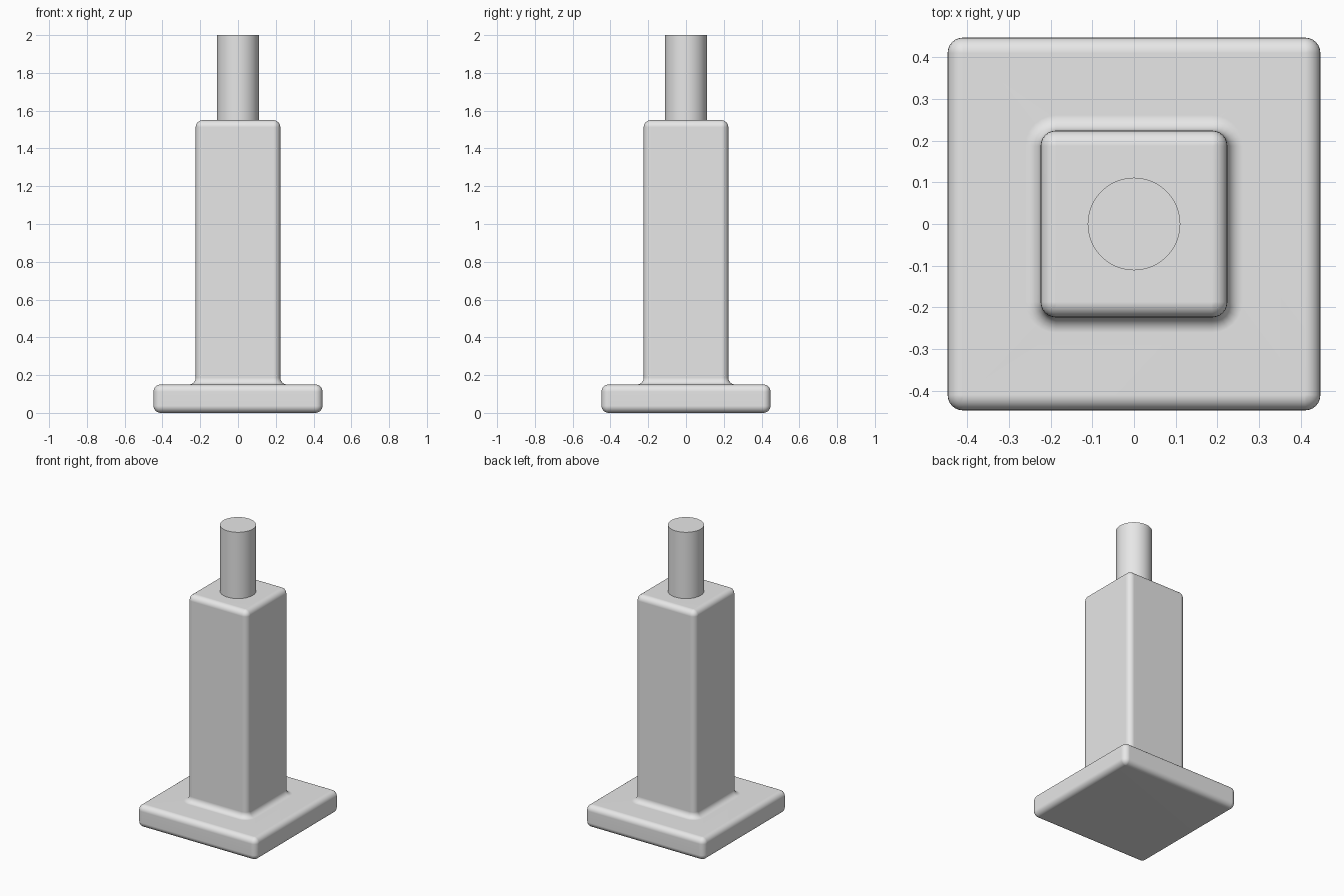
import bpy, bmesh
from math import cos, sin, pi, radians

if "Cube" in bpy.data.objects:
    bpy.data.objects.remove(bpy.data.objects["Cube"], do_unlink=True)

grey = bpy.data.materials.new("light grey")
grey.use_nodes = True
colour = (0.8, 0.8, 0.8, 1)
grey.diffuse_color = colour
grey.node_tree.nodes["Principled BSDF"].inputs["Base Color"].default_value = colour

STEPS = 6      # segments in each rounding
R = 0.037      # rounding radius
BASE = 0.447   # half width of the foot plate
COLUMN = 0.224 # half width of the column
FOOT_TOP, COLUMN_TOP, TOP = 0.15, 1.55, 2.0


def ring(bm, core, radius, z):
    """Rounded square: a square core grown by a corner radius."""
    verts = []
    for sx, sy, start in ((1, 1, 0), (-1, 1, 1), (-1, -1, 2), (1, -1, 3)):
        for i in range(STEPS + 1):
            a = (start + i / STEPS) * pi / 2
            verts.append(bm.verts.new((sx * core + radius * cos(a),
                                       sy * core + radius * sin(a), z)))
    return verts


def finish(obj):
    obj.data.materials.append(grey)
    bpy.ops.object.select_all(action='DESELECT')
    obj.select_set(True)
    bpy.context.view_layer.objects.active = obj
    bpy.ops.object.shade_smooth_by_angle(angle=radians(35))


# Foot plate and column: one rounded-square loft from bottom to top
arc = [i / STEPS * pi / 2 for i in range(STEPS + 1)]
foot, post = BASE - R, COLUMN - R
sections = [(foot, R * sin(a), R - R * cos(a)) for a in arc]
sections += [(foot, R * cos(a), FOOT_TOP - R + R * sin(a)) for a in arc]
sections += [(post, 2 * R - R * sin(a), FOOT_TOP + R - R * cos(a)) for a in arc]
sections += [(post, R * cos(a), COLUMN_TOP - R + R * sin(a)) for a in arc]

bm = bmesh.new()
rings = [ring(bm, *s) for s in sections]
for low, high in zip(rings, rings[1:]):
    for i in range(len(low)):
        j = (i + 1) % len(low)
        bm.faces.new((low[i], low[j], high[j], high[i]))
bm.faces.new(rings[0][::-1])
bm.faces.new(rings[-1])
bmesh.ops.remove_doubles(bm, verts=bm.verts[:], dist=0.0001)
bmesh.ops.recalc_face_normals(bm, faces=bm.faces[:])
mesh = bpy.data.meshes.new("foot_and_column")
bm.to_mesh(mesh)
bm.free()
body = bpy.data.objects.new("foot_and_column", mesh)
bpy.context.collection.objects.link(body)
finish(body)
normals = body.modifiers.new("flat_faces", 'WEIGHTED_NORMAL')
normals.keep_sharp = True

# Round rod standing on the column
bpy.ops.mesh.primitive_cylinder_add(vertices=64, radius=0.111, depth=TOP - COLUMN_TOP,
                                    location=(0, 0, (TOP + COLUMN_TOP) / 2))
rod = bpy.context.object
rod.name = "rod"
finish(rod)
